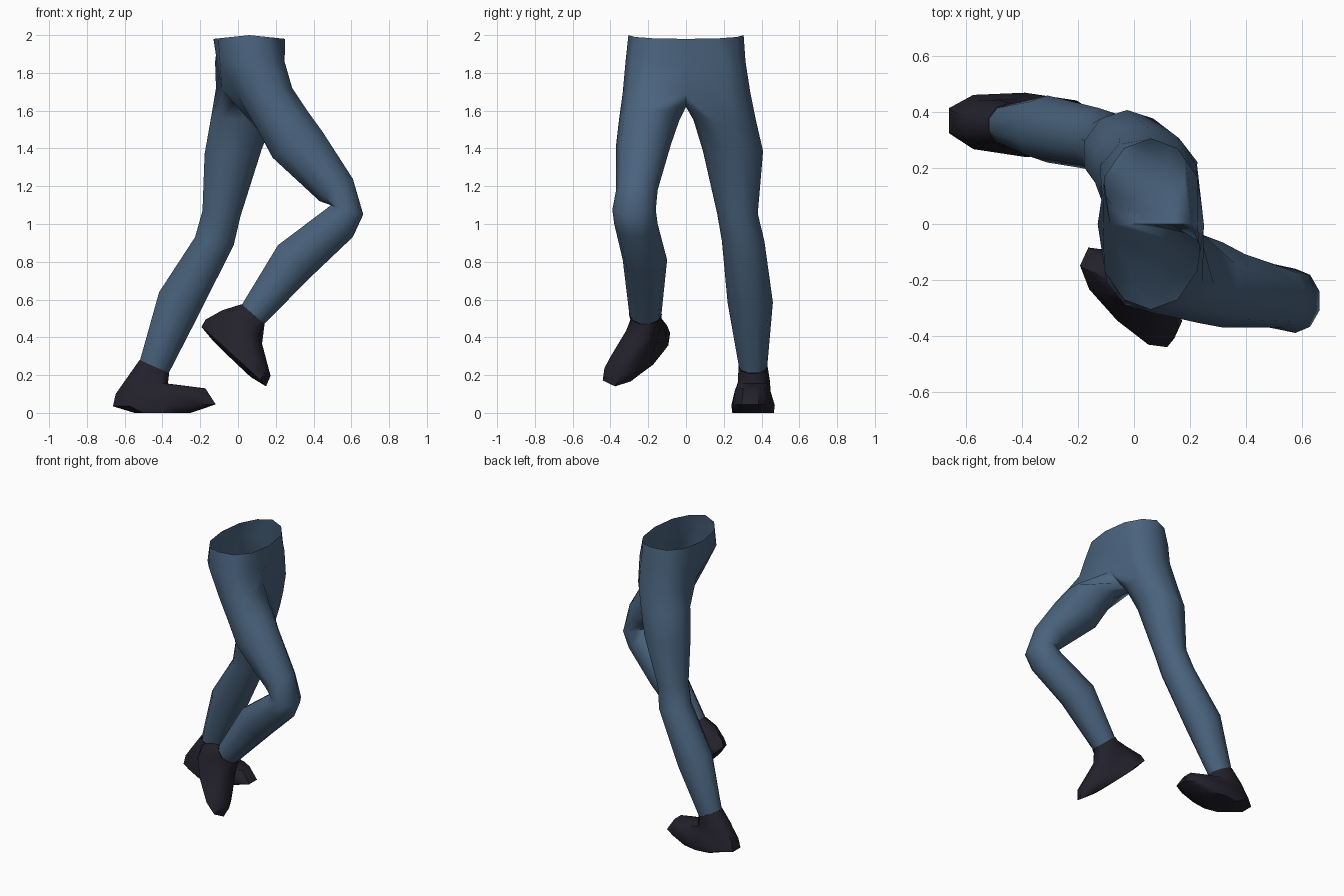
import bpy, bmesh, math
from mathutils import Vector

if "Cube" in bpy.data.objects:
    bpy.data.objects.remove(bpy.data.objects["Cube"])

N = 10  # sides of every leg ring


def material(name, col):
    m = bpy.data.materials.new(name)
    m.diffuse_color = (*col, 1)
    m.use_nodes = True
    m.node_tree.nodes["Principled BSDF"].inputs["Base Color"].default_value = m.diffuse_color
    return m


BLUE = material("blue denim", (0.068, 0.124, 0.205))
DARK = material("dark leather", (0.017, 0.015, 0.024))


def ring(back, front, lateral, power=1.0):
    """Oval through back and front points; index 3 is the outer side, 8 the inner."""
    back, front, lateral = Vector(back), Vector(front), Vector(lateral)
    mid, half = (back + front) / 2, (front - back) / 2
    pts = []
    for k in range(N):
        a = math.radians(36 * k - 18)
        c, s = math.cos(a), math.sin(a)
        c = math.copysign(abs(c) ** power, c) * 1.03
        s = math.copysign(abs(s) ** power, s)
        pts.append(mid + half * c + lateral * s)
    return pts


def leg_ring(bx, bz, fx, fz, yin, yout):
    y = (yin + yout) / 2
    return ring((bx, y, bz), (fx, y, fz), (0, (yout - yin) / 2, 0))


def bridge(bm, a, b, closed=True):
    n = len(a)
    for i in range(n if closed else n - 1):
        j = (i + 1) % n
        bm.faces.new((a[i], a[j], b[j], b[i]))


def finish(bm, name, mat, angle):
    bmesh.ops.remove_doubles(bm, verts=bm.verts, dist=0.0005)
    bmesh.ops.recalc_face_normals(bm, faces=bm.faces)
    me = bpy.data.meshes.new(name)
    bm.to_mesh(me)
    bm.free()
    me.materials.append(mat)
    ob = bpy.data.objects.new(name, me)
    bpy.context.collection.objects.link(ob)
    bpy.context.view_layer.objects.active = ob
    ob.select_set(True)
    bpy.ops.object.shade_smooth_by_angle(angle=math.radians(angle))
    ob.select_set(False)


# leg rings: back x, back z, front x, front z, inner y, outer y
bent = [leg_ring(*r) for r in (
    (-0.10, 1.86, 0.25, 1.86, 0, -0.32),
    (0.00, 1.67, 0.29, 1.72, 0, -0.335),
    (0.10, 1.50, 0.37, 1.60, -0.035, -0.355),
    (0.18, 1.35, 0.45, 1.49, -0.08, -0.37),
    (0.43, 1.12, 0.61, 1.24, -0.15, -0.37),
    (0.49, 1.10, 0.665, 1.05, -0.16, -0.39),
    (0.45, 1.07, 0.61, 0.93, -0.15, -0.38),
    (0.21, 0.89, 0.40, 0.73, -0.10, -0.335),
    (0.02, 0.575, 0.14, 0.47, -0.13, -0.30))]
straight = [leg_ring(*r) for r in (
    (-0.125, 1.86, 0.23, 1.86, 0, 0.315),
    (-0.12, 1.72, 0.23, 1.68, 0, 0.34),
    (-0.145, 1.57, 0.185, 1.53, 0.04, 0.37),
    (-0.18, 1.37, 0.13, 1.40, 0.09, 0.408),
    (-0.19, 1.07, 0.015, 1.04, 0.165, 0.38),
    (-0.23, 0.93, -0.02, 0.89, 0.19, 0.415),
    (-0.42, 0.64, -0.20, 0.53, 0.22, 0.46),
    (-0.52, 0.28, -0.365, 0.21, 0.28, 0.43))]

# trousers: open waist, shared crotch seam, two legs
bm = bmesh.new()
for side, rows in ((-1, bent), (1, straight)):
    waist = []
    for k in range(7):
        t = math.pi * k / 6
        waist.append(Vector((0.06 + 0.19 * math.cos(t),
                             side * 0.305 * math.sin(t) ** 0.85 if 0 < k < 6 else 0,
                             2 - 0.02 * abs(math.cos(t)))))
    hip, thigh = rows[0], rows[1]
    hip[0], hip[6] = Vector((0.225, 0, 1.84)), Vector((-0.11, 0, 1.85))
    seam = ((6, -0.085, 1.71), (7, -0.03, 1.645), (8, 0.05, 1.62),
            (9, 0.13, 1.635), (0, 0.205, 1.69))
    for k, x, z in seam:
        thigh[k] = Vector((x, 0, z))
    w = [bm.verts.new(p) for p in waist]
    h = [bm.verts.new(p) for p in hip[:7]]
    loops = [[bm.verts.new(p) for p in r] for r in rows[1:]]
    bridge(bm, w, h, False)
    bridge(bm, h, loops[0][:7], False)
    for a, b in zip(loops, loops[1:]):
        bridge(bm, a, b)
finish(bm, "trousers", BLUE, 65)


def boot(name, ankle, rows, lateral):
    """Stack of rings from the ankle down to the sole: back, front, half width."""
    bm = bmesh.new()
    mid = sum(ankle, Vector()) / N
    rings = [[mid + (p - mid) * 1.03 for p in ankle]]
    rings += [ring(b, f, Vector(lateral) * w, 0.8) for b, f, w in rows]
    loops = [[bm.verts.new(p) for p in r] for r in rings]
    for a, b in zip(loops, loops[1:]):
        bridge(bm, a, b)
    bm.faces.new(loops[-1])
    finish(bm, name, DARK, 50)


# planted boot, flat on the ground
boot("planted_boot", straight[-1], (
    ((-0.60, 0.36, 0.17), (-0.37, 0.36, 0.155), 0.085),
    ((-0.65, 0.365, 0.10), (-0.17, 0.34, 0.13), 0.095),
    ((-0.665, 0.37, 0.035), (-0.115, 0.34, 0.045), 0.115),
    ((-0.55, 0.36, 0.0), (-0.25, 0.35, 0.0), 0.11)), (0, 1, 0))

# lifted boot, toe pointing down and outward
boot("lifted_boot", bent[-1], (
    ((-0.07, -0.17, 0.53), (0.115, -0.27, 0.38), 0.09),
    ((-0.16, -0.13, 0.48), (0.16, -0.38, 0.21), 0.095),
    ((-0.18, -0.115, 0.44), (0.135, -0.41, 0.155), 0.10),
    ((-0.13, -0.15, 0.38), (0.06, -0.34, 0.20), 0.085)), (-0.38, -0.83, 0.41))
